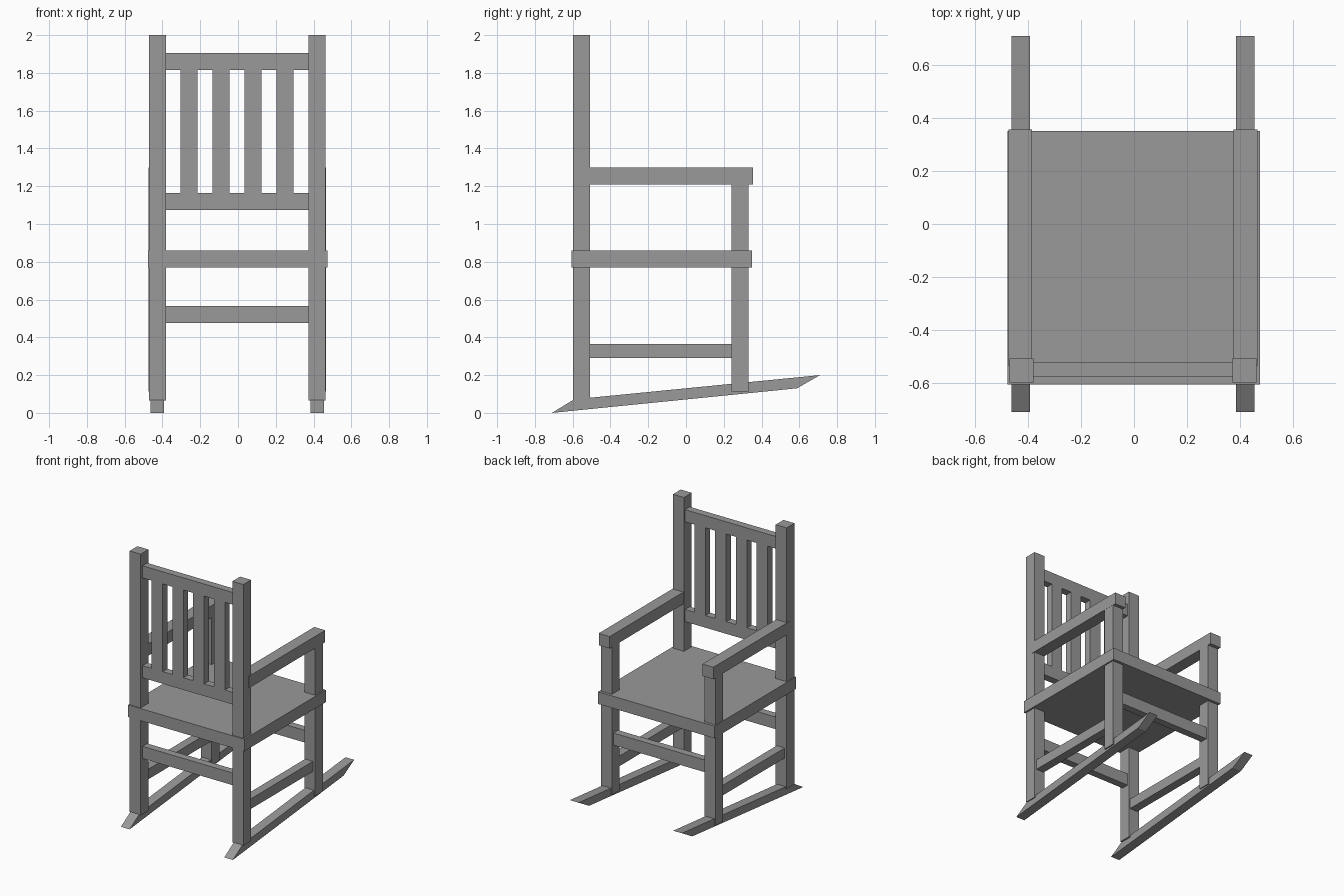
import bpy

if "Cube" in bpy.data.objects:
    bpy.data.objects.remove(bpy.data.objects["Cube"])

CX = -0.004  # centre line of the frame

# dark grey finish shared by every part
finish = bpy.data.materials.new("dark_grey")
finish.diffuse_color = (0.32, 0.32, 0.32, 1)
finish.use_nodes = True
finish.node_tree.nodes["Principled BSDF"].inputs["Base Color"].default_value = finish.diffuse_color


def prism(name, profile, x0, x1):
    """Extrude a (y, z) profile along x."""
    n = len(profile)
    verts = [(x, y, z) for x in (x0, x1) for y, z in profile]
    faces = [tuple(range(n))[::-1], tuple(range(n, 2 * n))]
    faces += [(i, (i + 1) % n, n + (i + 1) % n, n + i) for i in range(n)]
    mesh = bpy.data.meshes.new(name)
    mesh.from_pydata(verts, [], faces)
    mesh.materials.append(finish)
    ob = bpy.data.objects.new(name, mesh)
    bpy.context.collection.objects.link(ob)
    return ob


def box(name, x, y, z):
    return prism(name, [(y[0], z[0]), (y[1], z[0]), (y[1], z[1]), (y[0], z[1])], *x)


# seat panel
box("seat", (-0.477, 0.475), (-0.605, 0.35), (0.77, 0.86))

# mirrored side parts
for side, s in (("left", -1), ("right", 1)):
    def span(a, b):
        return tuple(sorted((CX + s * a, CX + s * b)))

    box("back_post_" + side, span(0.376, 0.466), (-0.598, -0.507), (0.065, 2.0))
    box("front_leg_" + side, span(0.38, 0.469), (0.24, 0.33), (0.113, 1.21))
    box("armrest_" + side, span(0.38, 0.47), (-0.535, 0.356), (1.21, 1.298))
    box("side_stretcher_" + side, span(0.385, 0.45), (-0.52, 0.25), (0.29, 0.365))
    # slanted runner with pointed ends
    prism("rocker_" + side,
          [(-0.71, 0.0), (0.587, 0.13), (0.71, 0.2), (-0.592, 0.072)],
          *span(0.388, 0.459))

# cross rails
inner = (CX - 0.385, CX + 0.385)
back_y = (-0.575, -0.52)
box("top_back_rail", inner, back_y, (1.815, 1.905))
box("lower_back_rail", inner, back_y, (1.075, 1.165))
box("back_stretcher", inner, back_y, (0.477, 0.567))
box("front_stretcher", inner, (0.258, 0.313), (0.477, 0.567))

# backrest slats
for i in range(4):
    x = CX - 0.256 + i * 0.17
    box(f"back_slat_{i + 1}", (x - 0.045, x + 0.045), back_y, (1.165, 1.815))
